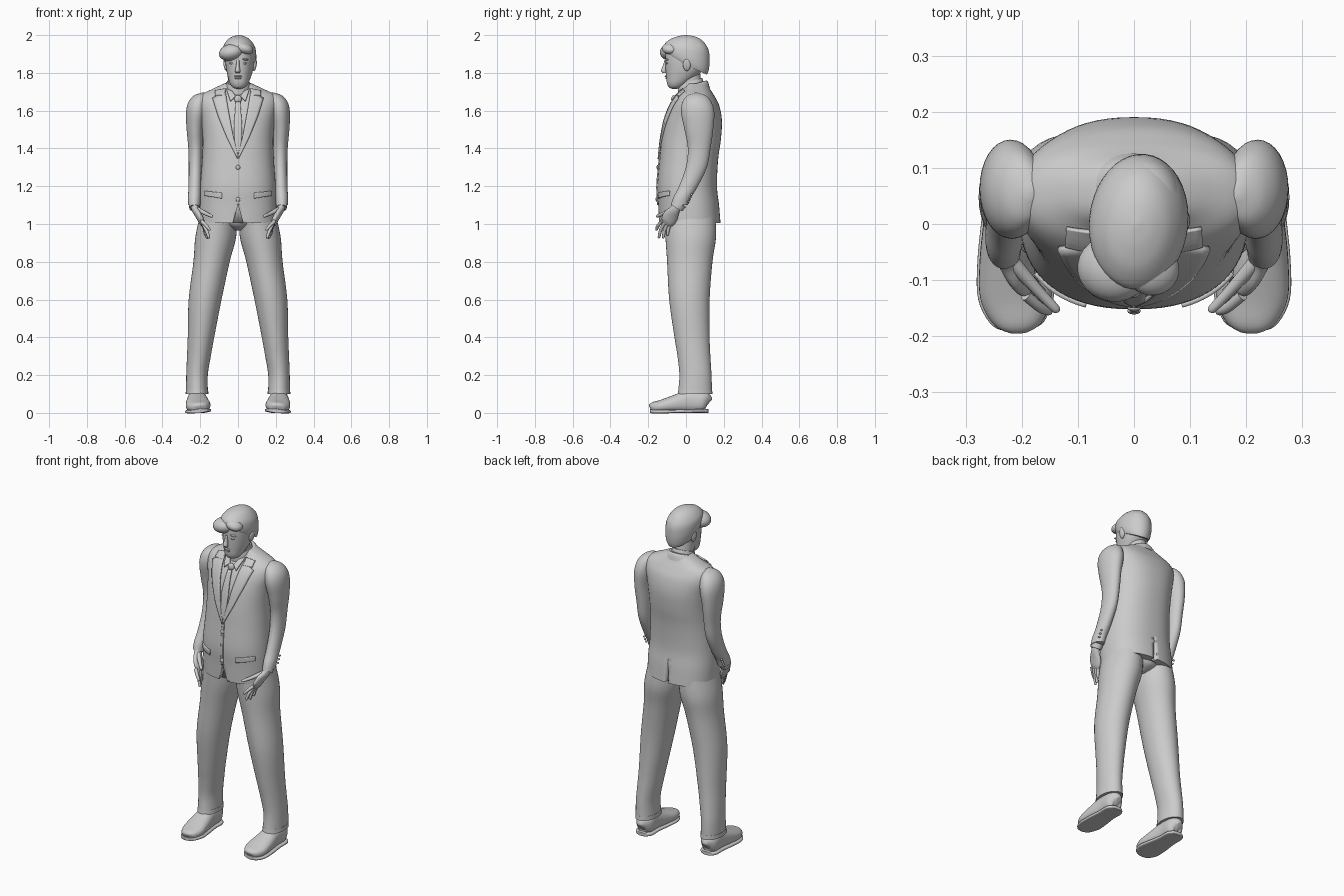
import bpy, bmesh
from math import cos, sin, pi, copysign
from mathutils import Vector, Matrix

if "Cube" in bpy.data.objects:
    bpy.data.objects.remove(bpy.data.objects["Cube"])

grey = bpy.data.materials.new("light_grey")
grey.use_nodes = True
grey.diffuse_color = (0.6, 0.6, 0.6, 1)
grey.node_tree.nodes["Principled BSDF"].inputs["Base Color"].default_value = (0.6, 0.6, 0.6, 1)

# Head turns slightly to the figure's right
HEAD = Matrix.Translation((0.01, 0, 0)) @ Matrix.Rotation(-0.1, 4, 'Z')


def finish(name, bm, matrix=None):
    bmesh.ops.recalc_face_normals(bm, faces=bm.faces)
    if matrix:
        bm.transform(matrix)
    me = bpy.data.meshes.new(name)
    bm.to_mesh(me)
    bm.free()
    me.shade_smooth()
    me.set_sharp_from_angle(angle=0.9)
    me.materials.append(grey)
    ob = bpy.data.objects.new(name, me)
    bpy.context.collection.objects.link(ob)
    return ob


def dense(rows, k=5):
    """Catmull-Rom interpolation of section rows (x, y, z, rx, ry, tilt)."""
    rows = [tuple(r) + (0,) * (6 - len(r)) for r in rows]
    ext = [rows[0]] + rows + [rows[-1]]
    out = []
    for i in range(1, len(ext) - 2):
        for j in range(k):
            t = j / k
            out.append([0.5 * (2 * b + (c - a) * t + (2 * a - 5 * b + 4 * c - d) * t * t
                               + (3 * b - a - 3 * c + d) * t ** 3)
                        for a, b, c, d in zip(*ext[i - 1:i + 3])])
    return out + [list(rows[-1])]


def loft(name, rows, n=32, power=2, follow=False, matrix=None):
    """Skin elliptical sections; follow=True sets them square to the path."""
    rows = dense(rows)
    pts = [Vector(r[:3]) for r in rows]
    bm = bmesh.new()
    rings = []
    for i, r in enumerate(rows):
        rot = Matrix.Identity(3)
        if follow:
            t = pts[min(i + 1, len(pts) - 1)] - pts[max(i - 1, 0)]
            rot = Vector((0, 0, 1)).rotation_difference(t).to_matrix()
        ring = []
        for j in range(n):
            c, s = cos(2 * pi * j / n), sin(2 * pi * j / n)
            u = max(r[3], 0.001) * copysign(abs(c) ** (2 / power), c)
            v = max(r[4], 0.001) * copysign(abs(s) ** (2 / power), s)
            ring.append(bm.verts.new(pts[i] + rot @ Vector((u, v, r[5] * v))))
        rings.append(ring)
    for a, b in zip(rings, rings[1:]):
        for j in range(n):
            bm.faces.new((a[j], a[(j + 1) % n], b[(j + 1) % n], b[j]))
    bm.faces.new(rings[0])
    bm.faces.new(rings[-1])
    return finish(name, bm, matrix)


def ball(name, loc, size, turn=0, matrix=None):
    bm = bmesh.new()
    bmesh.ops.create_uvsphere(bm, u_segments=24, v_segments=14, radius=1)
    place = Matrix.Translation(loc) @ Matrix.Rotation(turn, 4, 'Y') @ Matrix.Diagonal((*size, 1))
    return finish(name, bm, (matrix or Matrix.Identity(4)) @ place)


def flip(rows, s):
    return [(r[0] * s,) + tuple(r[1:]) for r in rows]


# Jacket body
TORSO = [(0, .02, 1.005, .205, .163), (0, .014, 1.1, .205, .161), (0, .006, 1.2, .2, .158),
         (0, .015, 1.34, .19, .155), (0, .028, 1.45, .187, .157), (0, .04, 1.55, .195, .15),
         (0, .048, 1.63, .21, .127), (0, .052, 1.68, .2, .097), (0, .057, 1.715, .135, .07),
         (0, .055, 1.745, .07, .055)]
POWER = 2.3
jacket = loft("jacket", TORSO, n=64, power=POWER)
BODY = dense(TORSO)


def chest(x, z):
    """Front surface depth of the jacket."""
    for a, b in zip(BODY, BODY[1:]):
        if a[2] <= z <= b[2]:
            t = (z - a[2]) / (b[2] - a[2])
            cy, rx, ry = (a[i] + (b[i] - a[i]) * t for i in (1, 3, 4))
            return cy - ry * max(0, 1 - abs(x / rx) ** POWER) ** (1 / POWER)
    return 0


def on_line(points, t):
    f = t * (len(points) - 1)
    i = min(int(f), len(points) - 2)
    return Vector(points[i]).lerp(Vector(points[i + 1]), f - i)


def panel(name, edge_a, edge_b, s=1, lift=0.005, thick=0.009, steps=20, across=5):
    """Cloth strip between two (x, z) edges, laid on the chest."""
    bm = bmesh.new()
    grid = []
    for i in range(steps + 1):
        a, b = on_line(edge_a, i / steps), on_line(edge_b, i / steps)
        line = [a.lerp(b, j / across) for j in range(across + 1)]
        grid.append([bm.verts.new((s * p.x, chest(p.x, p.y) - lift, p.y)) for p in line])
    for r, q in zip(grid, grid[1:]):
        for j in range(across):
            bm.faces.new((r[j], r[j + 1], q[j + 1], q[j]))
    ob = finish(name, bm)
    mod = ob.modifiers.new("cloth", 'SOLIDIFY')
    mod.thickness = thick
    mod.offset = 0
    return ob


# Hem openings at the front and the back vent
def notch(name, y0, y1, half, top):
    bm = bmesh.new()
    tri = [(-half, .98), (half, .98), (0, top)]
    front, back = ([bm.verts.new((x, y, z)) for x, z in tri] for y in (y0, y1))
    bm.faces.new(front)
    bm.faces.new(back)
    for i in range(3):
        j = (i + 1) % 3
        bm.faces.new((front[i], front[j], back[j], back[i]))
    ob = finish(name, bm)
    ob.hide_render = ob.hide_viewport = True
    mod = jacket.modifiers.new(name, 'BOOLEAN')
    mod.operation = 'DIFFERENCE'
    mod.solver = 'EXACT'
    mod.object = ob


notch("front_opening_cutter", -.25, -.115, .035, 1.1)
notch("back_vent_cutter", .155, .25, .014, 1.14)

# Tie, buttons and front edge
panel("tie", [(-.012, 1.645), (-.022, 1.52), (-.014, 1.37)], [(.012, 1.645), (.022, 1.52), (.014, 1.37)])
ball("tie_knot", (0, chest(0, 1.66) - .004, 1.66), (.02, .014, .022))
panel("jacket_front_edge", [(-.006, 1.38), (-.006, 1.1)], [(.008, 1.38), (.008, 1.1)], lift=.001)
for z in (1.3, 1.13):
    ball("jacket_button", (0, chest(0, z) - .006, z), (.012, .006, .012))

for s, side in ((1, "left"), (-1, "right")):
    # Lapels, collar points and pocket flaps
    panel(side + "_lapel", [(.066, 1.7), (.05, 1.6), (.028, 1.48), (0, 1.36)],
          [(.135, 1.665), (.105, 1.57), (.06, 1.46), (.003, 1.345)], s, lift=.006)
    panel(side + "_collar_leaf", [(.066, 1.715), (.07, 1.68)], [(.12, 1.705), (.122, 1.678)], s, lift=.007)
    panel(side + "_shirt_collar", [(.062, 1.715), (.04, 1.65)], [(.03, 1.7), (.012, 1.675)], s, lift=.008)
    panel(side + "_pocket_flap", [(.085, 1.165), (.175, 1.175)], [(.085, 1.135), (.175, 1.15)], s, lift=.003)

    # Sleeve and cuff
    loft(side + "_sleeve", flip([
        (.232, -.035, 1.1, .032, .045), (.231, -.02, 1.14, .034, .047), (.228, .013, 1.2, .034, .05),
        (.225, .055, 1.3, .036, .056), (.224, .07, 1.4, .039, .06), (.226, .068, 1.5, .046, .076),
        (.219, .062, 1.59, .056, .088), (.21, .058, 1.645, .053, .077), (.197, .056, 1.68, .036, .05),
        (.185, .055, 1.695, .008, .01)], s))
    loft(side + "_cuff", flip([(.23, -.05, 1.085, .028, .034), (.231, -.035, 1.11, .03, .038)], s), follow=True)
    for i in range(3):
        ball(side + "_cuff_button", (s * .258, .012 + i * .009, 1.12 + i * .018), (.006, .006, .006))

    # Hand
    loft(side + "_hand", flip([
        (.186, -.105, 1.0, .01, .026), (.193, -.095, 1.015, .016, .038), (.208, -.08, 1.045, .018, .04),
        (.225, -.06, 1.075, .019, .028), (.23, -.045, 1.1, .021, .026)], s), n=20, follow=True)
    for i, (x, y, z) in enumerate([(.15, -.158, .965), (.153, -.145, .925), (.162, -.122, .925), (.172, -.1, .94)]):
        ky = -.127 + i * .018
        loft(side + "_finger", flip([
            (x, y, z, .002, .002), (x + .002, y + .002, z + .006, .007, .007),
            ((x + .185) / 2, (y + ky) / 2 - .006, (z + 1.015) / 2, .009, .009),
            (.193, ky, 1.015, .01, .01)], s), n=12, follow=True)
    loft(side + "_thumb", flip([
        (.135, -.157, 1.04, .002, .002), (.14, -.151, 1.042, .008, .008),
        (.17, -.12, 1.055, .01, .01), (.215, -.07, 1.078, .014, .014)], s), n=12, follow=True)

    # Trouser leg and turned hem
    loft(side + "_trouser_leg", flip([
        (.217, .048, .105, .058, .09), (.217, .05, .2, .057, .085), (.207, .042, .3, .063, .087),
        (.196, .032, .4, .07, .093), (.174, .018, .6, .087, .107), (.14, .02, .8, .096, .12),
        (.118, .025, .93, .108, .134), (.104, .02, 1.04, .098, .135)], s), n=40)
    loft(side + "_trouser_hem", flip([(.217, .048, .1, .06, .092), (.217, .049, .125, .059, .089)], s))

    # Shoe and sole
    shoe = [(.205, -.19, .026, .012, .012), (.206, -.178, .03, .042, .025), (.21, -.13, .037, .064, .032),
            (.214, -.06, .049, .061, .045), (.216, .02, .062, .051, .06), (.216, .085, .06, .05, .056),
            (.216, .113, .054, .032, .045), (.216, .12, .05, .01, .02)]
    loft(side + "_shoe", flip(shoe, s), power=2.4, follow=True)
    loft(side + "_sole", flip([(x, y, .01, rx + .004, .01) for x, y, z, rx, rz in shoe], s),
         power=4, follow=True)

# Seat of the trousers between the legs
loft("trouser_seat", [(0, .025, .965, .02, .06), (0, .024, .99, .08, .115), (0, .022, 1.04, .16, .135)])

# Neck and collars
loft("neck", [(0, .04, 1.66, .06, .07), (0, .022, 1.74, .054, .062), (0, .005, 1.83, .056, .066)])
loft("shirt_collar_band", [(0, .028, 1.7, .068, .07, .35), (0, .024, 1.735, .063, .067, .35),
                           (0, .022, 1.752, .058, .063, .35)])
loft("jacket_collar", [(0, .04, 1.695, .11, .086, .3), (0, .041, 1.725, .086, .077, .3),
                       (0, .041, 1.74, .07, .068, .3)])

# Head
loft("head", [(0, -.06, 1.716, .012, .014), (0, -.056, 1.724, .034, .034), (0, -.045, 1.745, .049, .056),
              (0, -.025, 1.78, .061, .08), (0, -.008, 1.82, .071, .1), (0, 0, 1.87, .077, .11),
              (0, .006, 1.92, .077, .112), (0, .01, 1.96, .06, .085), (0, .01, 1.985, .02, .03)],
     power=2.15, matrix=HEAD)
loft("nose", [(0, -.113, 1.8, .012, .01), (0, -.119, 1.812, .014, .014), (0, -.112, 1.838, .009, .011),
              (0, -.106, 1.868, .008, .008)], n=16, matrix=HEAD)
ball("upper_lip", (0, -.104, 1.782, ), (.021, .009, .005), matrix=HEAD)
ball("lower_lip", (0, -.1, 1.772), (.018, .009, .006), matrix=HEAD)
ball("chin", (0, -.083, 1.738), (.023, .014, .017), matrix=HEAD)
for s, side in ((1, "left"), (-1, "right")):
    ball(side + "_eye", (s * .032, -.096, 1.851), (.014, .008, .006), matrix=HEAD)
    ball(side + "_brow", (s * .034, -.097, 1.872), (.022, .01, .005), s * .12, matrix=HEAD)
    ball(side + "_ear", (s * .078, .012, 1.842), (.01, .02, .032), s * .15, matrix=HEAD)

# Hair cap and side-swept fringe
loft("hair", [(0, .004, 1.845, .077, .108, -.5), (0, .004, 1.865, .084, .117, -.42),
              (-.002, .004, 1.9, .088, .121, -.3), (-.004, .004, 1.94, .083, .115, -.15),
              (-.005, .002, 1.975, .06, .085, -.05), (-.005, 0, 1.993, .032, .046),
              (-.005, 0, 2, .004, .005)], n=40, matrix=HEAD)
ball("fringe", (-.038, -.083, 1.908), (.066, .06, .044), -.2, matrix=HEAD)
ball("fringe_sweep", (.03, -.078, 1.93), (.05, .047, .03), .3, matrix=HEAD)
